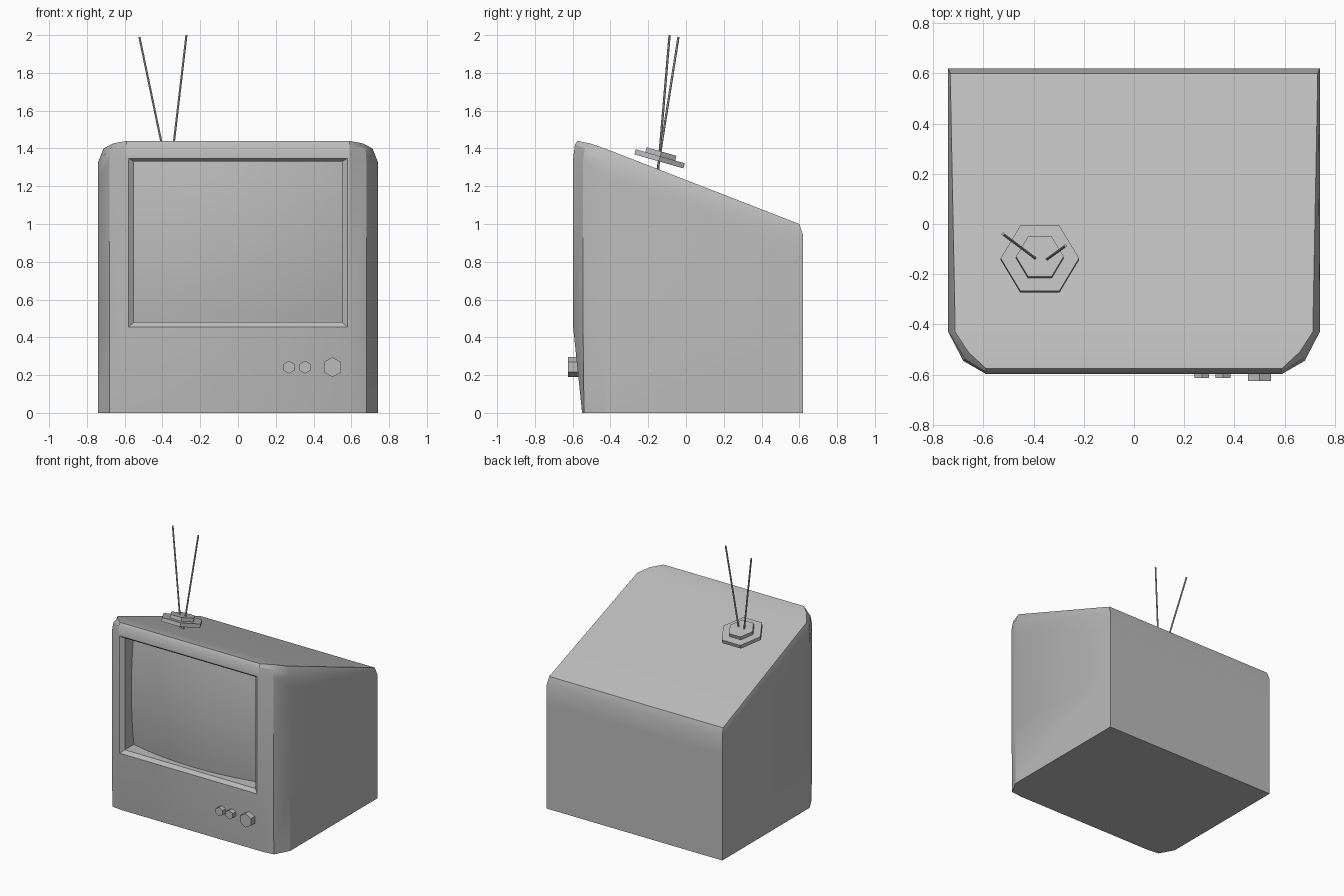
import bpy, bmesh, math
from mathutils import Matrix, Vector

cube = bpy.data.objects.get("Cube")
if cube:
    bpy.data.objects.remove(cube, do_unlink=True)

GREY = (0.5, 0.5, 0.5, 1)
grey = bpy.data.materials.new("plain grey")
grey.use_nodes = True
grey.diffuse_color = GREY
grey.node_tree.nodes["Principled BSDF"].inputs["Base Color"].default_value = GREY


def finish(bm, name, smooth=None, recalc=True):
    if recalc:
        bmesh.ops.recalc_face_normals(bm, faces=bm.faces)
    mesh = bpy.data.meshes.new(name)
    bm.to_mesh(mesh)
    bm.free()
    mesh.materials.append(grey)
    obj = bpy.data.objects.new(name, mesh)
    bpy.context.collection.objects.link(obj)
    if smooth:
        bpy.ops.object.select_all(action='DESELECT')
        bpy.context.view_layer.objects.active = obj
        obj.select_set(True)
        bpy.ops.object.shade_smooth_by_angle(angle=math.radians(smooth))
    return obj


def prism(name, sides, radius, depth, matrix):
    bm = bmesh.new()
    bmesh.ops.create_cone(bm, cap_ends=True, segments=sides, radius1=radius,
                          radius2=radius, depth=depth, matrix=matrix)
    return finish(bm, name)


# Cabinet: upright columns of points from the front corner round to the back
columns = [
    [(.59, -.55, 0), (.59, -.597, .45), (.59, -.597, 1.35), (.59, -.588, 1.42), (.59, -.575, 1.44)],
    [(.68, -.54, 0), (.68, -.545, .45), (.68, -.545, 1.34), (.675, -.535, 1.40), (.66, -.51, 1.427)],
    [(.74, -.43, 0), (.74, -.43, .45), (.74, -.43, 1.25), (.74, -.43, 1.33), (.712, -.43, 1.40)],
    [(.74, .62, 0), (.74, .62, .45), (.74, .62, .8), (.74, .62, .94), (.732, .60, 1.0)],
]
bm = bmesh.new()
right = [[bm.verts.new(p) for p in col] for col in columns]
left = [[bm.verts.new((-x, y, z)) for x, y, z in col] for col in columns]
loop = right + left[::-1]
for a, b in zip(loop, loop[1:]):
    for i in range(4):
        bm.faces.new((a[i], b[i], b[i + 1], a[i + 1]))

# Roof and underside strips
for i in range(3):
    for k in (0, 4):
        bm.faces.new((right[i][k], right[i + 1][k], left[i + 1][k], left[i][k]))

# Front panel above and below the screen
r, l = right[0], left[0]
for i in (0, 2, 3):
    bm.faces.new((l[i], r[i], r[i + 1], l[i + 1]))

# Screen surround stepping inwards into the recess
ring = [l[1], r[1], r[2], l[2]]
for w, y, z0, z1 in ((.58, -.597, .455, 1.348), (.55, -.575, .48, 1.33), (.55, -.465, .48, 1.33)):
    new = [bm.verts.new((x, y, z)) for x, z in ((-w, z0), (w, z0), (w, z1), (-w, z1))]
    for i in range(4):
        j = (i + 1) % 4
        bm.faces.new((ring[i], ring[j], new[j], new[i]))
    ring = new
finish(bm, "cabinet", 28)

# Bulging screen
bm = bmesh.new()
face_front = Matrix.Rotation(math.radians(90), 4, 'X')
bmesh.ops.create_grid(bm, x_segments=16, y_segments=12, size=1, matrix=face_front)
for v in bm.verts:
    u, t = v.co.x, v.co.z
    v.co = (u * .55, -.467 - .07 * (1 - u * u) - .03 * (1 - t * t), .905 + t * .425)
finish(bm, "screen", 30, recalc=False)

# Control knobs
for name, x, radius, front in (("small_knob_right", .27, .034, -.613),
                               ("small_knob_left", .355, .034, -.613),
                               ("large_knob", .5, .053, -.625)):
    back = -.55
    prism(name, 6, radius, back - front,
          Matrix.Translation((x, (front + back) / 2, .242)) @ face_front)

# Antenna base, tilted with the roof
tilt = Matrix.Rotation(math.radians(-16), 4, 'X') @ Matrix.Rotation(math.radians(30), 4, 'Z')
prism("antenna_base", 6, .156, .028, Matrix.Translation((-.375, -.14, 1.345)) @ tilt)
prism("antenna_cap", 6, .095, .026, Matrix.Translation((-.375, -.133, 1.371)) @ tilt)

# Antenna rods
for name, foot, tip in (("antenna_rod_right", (-.376, -.15, 1.29), (-.522, -.04, 1.99)),
                        ("antenna_rod_left", (-.356, -.147, 1.29), (-.273, -.087, 2.0))):
    a, b = Vector(foot), Vector(tip)
    turn = (b - a).to_track_quat('Z', 'Y').to_matrix().to_4x4()
    prism(name, 6, .006, (b - a).length, Matrix.Translation((a + b) / 2) @ turn)
